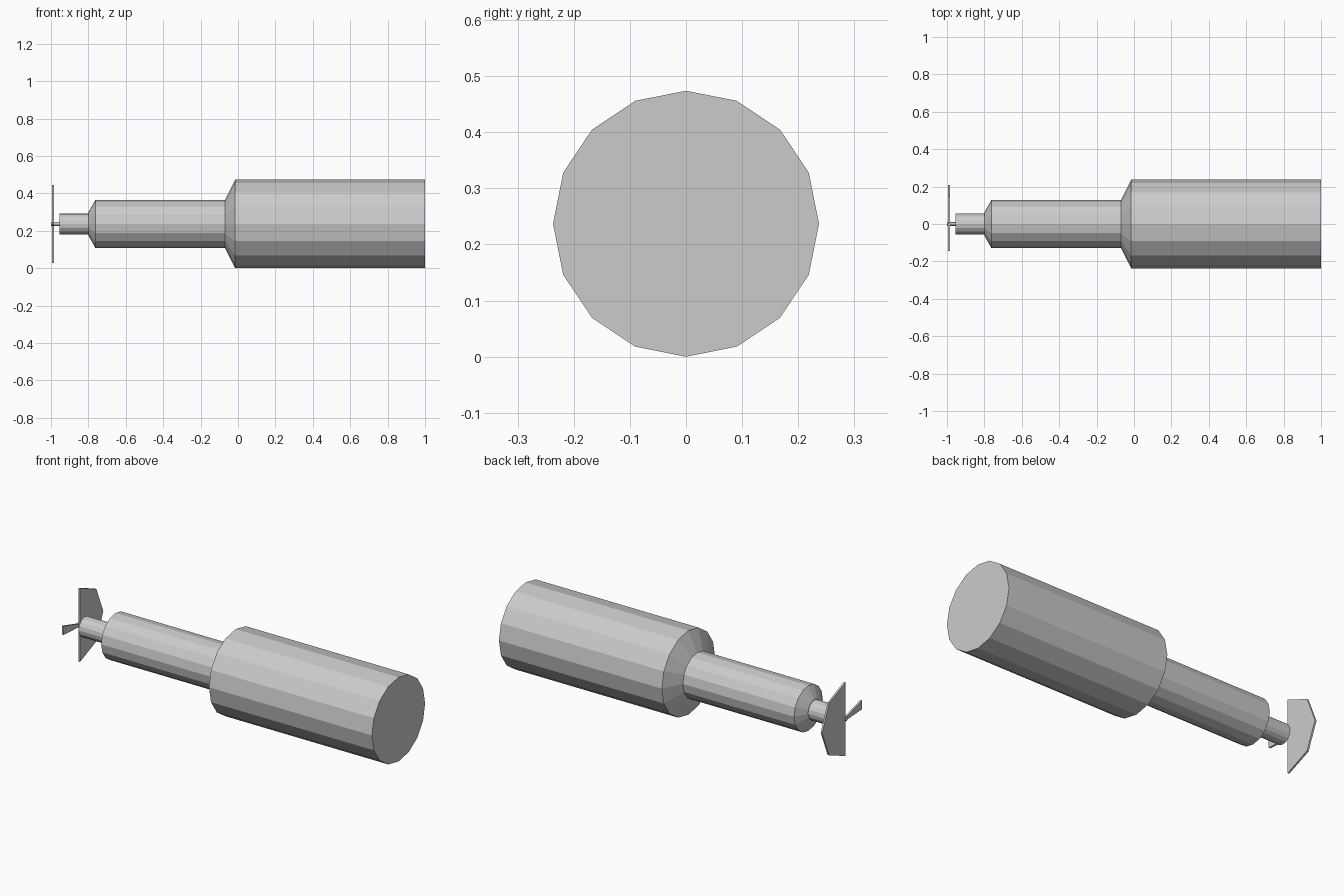
import bpy, bmesh, math

if "Cube" in bpy.data.objects:
    bpy.data.objects.remove(bpy.data.objects["Cube"])

CZ = 0.237      # height of the long axis
SIDES = 16

grey = bpy.data.materials.new("plain grey")
grey.diffuse_color = (0.6, 0.6, 0.6, 1)
grey.use_nodes = True
grey.node_tree.nodes["Principled BSDF"].inputs["Base Color"].default_value = grey.diffuse_color


def finish(name, bm):
    bmesh.ops.recalc_face_normals(bm, faces=bm.faces[:])
    me = bpy.data.meshes.new(name)
    bm.to_mesh(me)
    bm.free()
    me.materials.append(grey)
    ob = bpy.data.objects.new(name, me)
    bpy.context.collection.objects.link(ob)
    return ob


def turned(name, profile):
    """Capped solid turned around the long axis from (x, radius) pairs."""
    bm = bmesh.new()
    rings = []
    for x, r in profile:
        ring = []
        for i in range(SIDES):
            a = 2 * math.pi * i / SIDES
            ring.append(bm.verts.new((x, r * math.cos(a), CZ + r * math.sin(a))))
        rings.append(ring)
    for a, b in zip(rings, rings[1:]):
        for i in range(SIDES):
            j = (i + 1) % SIDES
            bm.faces.new((a[i], a[j], b[j], b[i]))
    bm.faces.new(rings[0])
    bm.faces.new(rings[-1])
    return finish(name, bm)


def plate(name, outline, x0, x1):
    """Flat plate across the long axis from (y, z) points around the axis."""
    bm = bmesh.new()
    face = bm.faces.new([bm.verts.new((x0, y, CZ + z)) for y, z in outline])
    ext = bmesh.ops.extrude_face_region(bm, geom=[face])
    moved = [v for v in ext["geom"] if isinstance(v, bmesh.types.BMVert)]
    bmesh.ops.translate(bm, verts=moved, vec=(x1 - x0, 0, 0))
    return finish(name, bm)


# Stepped body with tapered shoulders
turned("stepped_body", [(-0.955, 0.056), (-0.80, 0.056), (-0.80, 0.062),
                        (-0.763, 0.128), (-0.07, 0.128), (-0.015, 0.237),
                        (1.0, 0.237)])

# Thin pin at the narrow end
turned("pin", [(-1.0, 0.010), (-0.95, 0.010)])

# Half-octagon vane and its small pointer on the other side
R = 0.208
half = [(R * math.sin(math.radians(a)), R * math.cos(math.radians(a)))
        for a in range(0, 181, 45)]
plate("half_vane", half, -0.995, -0.985)
plate("pointer", [(0.0, 0.008), (0.0, -0.008), (-0.145, 0.0), (-0.145, 0.05)],
      -0.995, -0.985)
